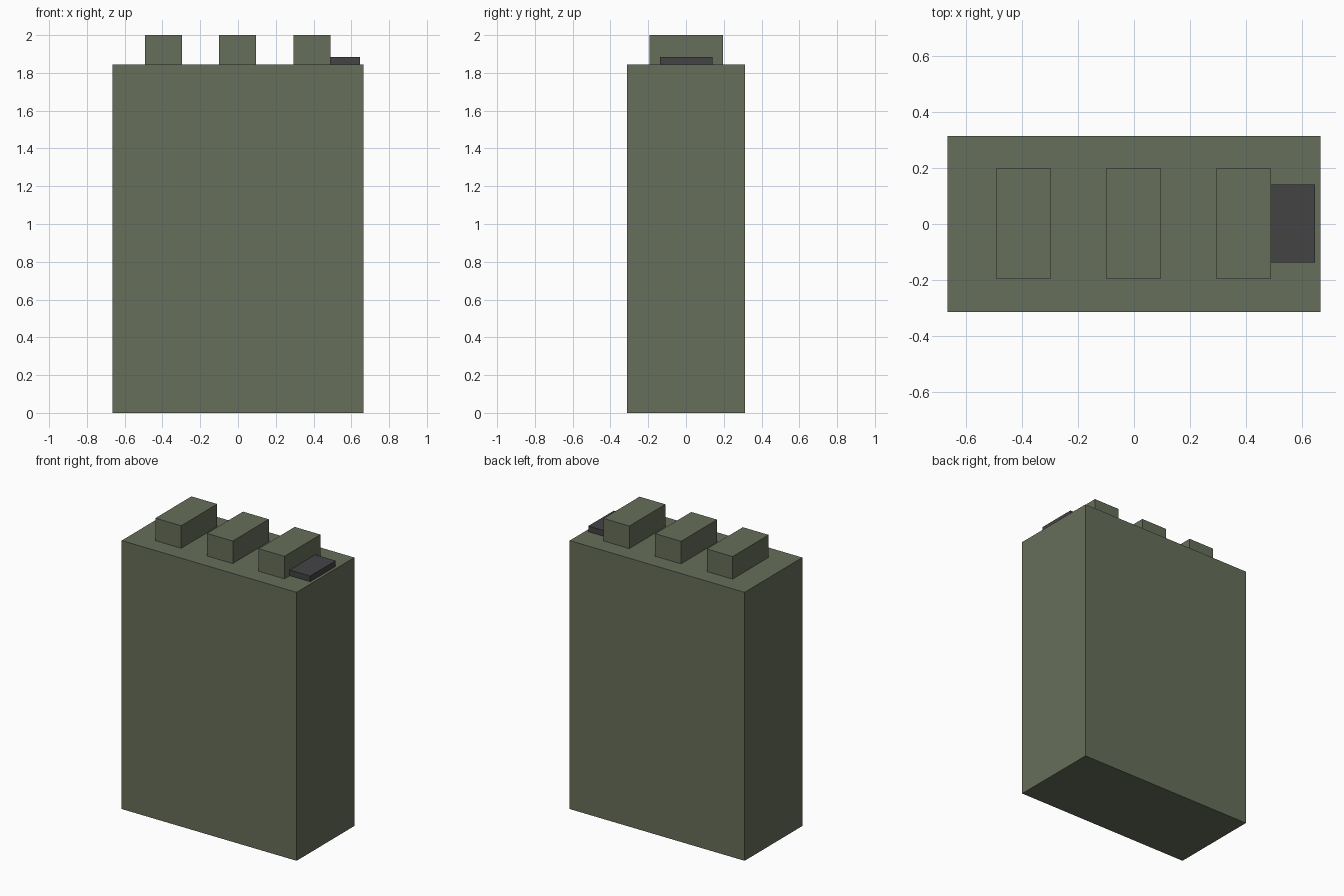
import bpy

if "Cube" in bpy.data.objects:
    bpy.data.objects.remove(bpy.data.objects["Cube"])


def material(name, rgb):
    m = bpy.data.materials.new(name)
    m.diffuse_color = (*rgb, 1)
    m.use_nodes = True
    m.node_tree.nodes["Principled BSDF"].inputs["Base Color"].default_value = m.diffuse_color
    return m


def box(name, x, y, z, mat):
    """Box from (min, max) ranges on each axis."""
    bpy.ops.mesh.primitive_cube_add(size=1, location=[sum(r) / 2 for r in (x, y, z)])
    ob = bpy.context.object
    ob.name = name
    ob.scale = [r[1] - r[0] for r in (x, y, z)]
    bpy.ops.object.transform_apply(location=False, rotation=False, scale=True)
    ob.data.materials.append(mat)
    return ob


olive = material("olive_paint", (0.133, 0.156, 0.102))
dark = material("dark_metal", (0.058, 0.056, 0.06))

TOP = 1.845

# Can body
box("can_body", (-0.665, 0.665), (-0.313, 0.313), (0, TOP), olive)

# Three handle blocks along the top
for i, cx in enumerate((-0.394, -0.002, 0.391)):
    box(f"handle_{i + 1}", (cx - 0.098, cx + 0.098), (-0.194, 0.197), (TOP, 2.0), olive)

# Flat spout cap beside the last handle
box("spout_cap", (0.489, 0.645), (-0.137, 0.14), (TOP, 1.884), dark)
